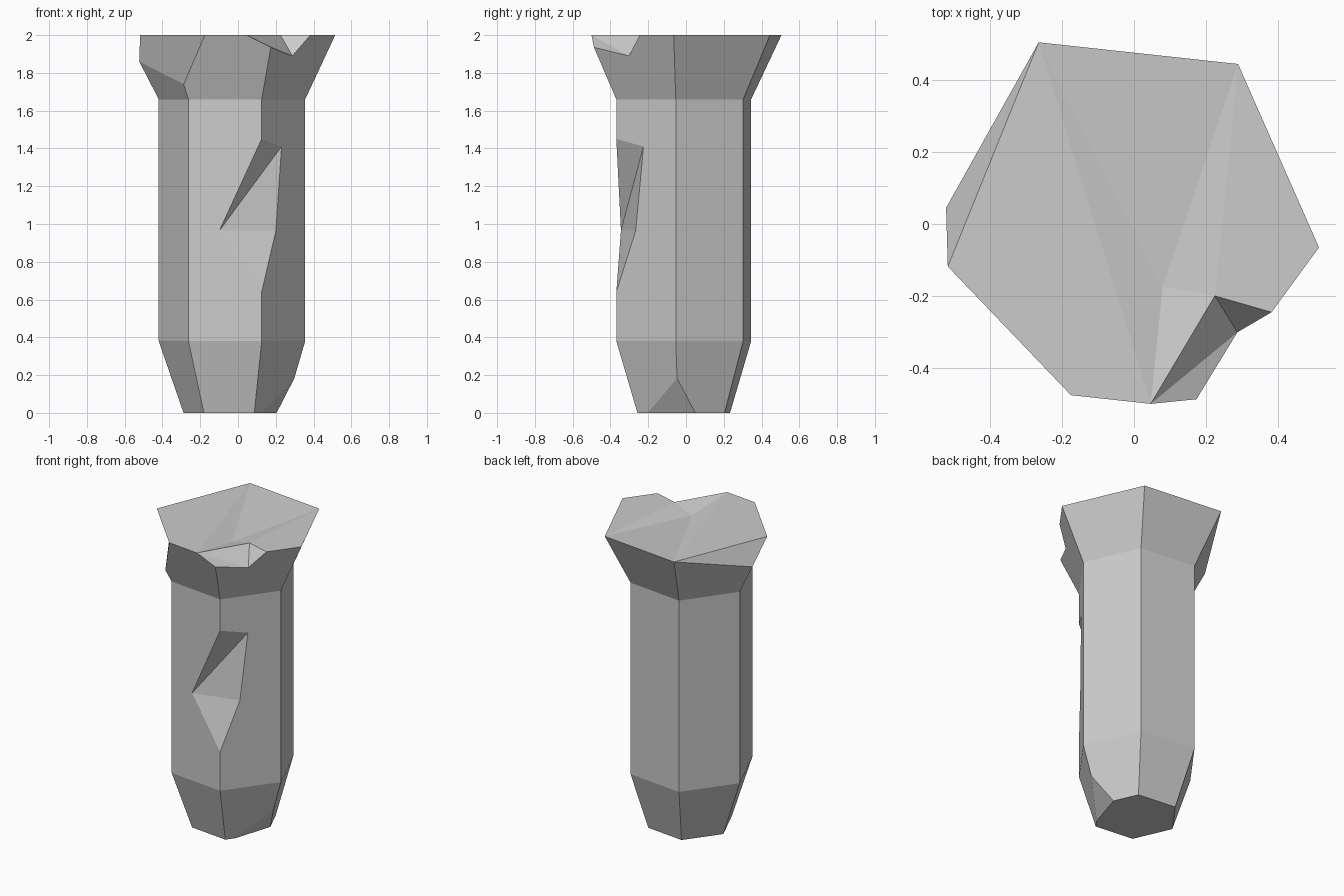
import bpy
import bmesh
from math import cos, sin, radians
from mathutils import Vector

cube = bpy.data.objects.get("Cube")
if cube:
    bpy.data.objects.remove(cube, do_unlink=True)

# One flat stone grey
stone = bpy.data.materials.new("stone_grey")
stone.use_nodes = True
stone_colour = (0.6, 0.6, 0.6, 1)
stone.diffuse_color = stone_colour
shader = stone.node_tree.nodes["Principled BSDF"]
shader.inputs["Base Color"].default_value = stone_colour
shader.inputs["Roughness"].default_value = 0.9

bm = bmesh.new()


def ring(x, y, z, radius):
    """Six corners, counter-clockwise from the right-hand one."""
    angles = [radians(60 * i - 6.2) for i in range(6)]
    return [bm.verts.new((x + radius * cos(a), y + radius * sin(a), z)) for a in angles]


def between(a, b, t):
    return bm.verts.new(a.co.lerp(b.co, t))


def on_panel(lower, upper, i, j, height, across):
    """Point on the panel between corners i and j."""
    start = lower[i].co.lerp(upper[i].co, height)
    end = lower[j].co.lerp(upper[j].co, height)
    return bm.verts.new(start.lerp(end, across))


def face(*verts):
    bm.faces.new(verts)


def panels(lower, upper, indices):
    for i in indices:
        j = (i + 1) % 6
        face(lower[i], lower[j], upper[j], upper[i])


# Hexagonal cross-sections
base = ring(-0.022, -0.012, 0, 0.268)
low = ring(-0.032, -0.012, 0.38, 0.39)
neck = ring(-0.032, -0.012, 1.66, 0.39)
rim = ring(-0.04, -0.005, 2, 0.558)

# Tapered foot with a chipped right corner
foot_front = between(base[5], base[0], 0.25)
foot_back = between(base[0], base[1], 0.37)
foot_tip = between(base[0], low[0], 0.48)
panels(base, low, range(1, 5))
face(foot_back, base[1], low[1], low[0], foot_tip)
face(base[5], foot_front, foot_tip, low[0], low[5])
face(foot_front, foot_back, foot_tip)
face(foot_front, *base[5:0:-1], foot_back)

# Shaft with a gouge across the front right edge
gouge_top = between(low[5], neck[5], 0.836)
gouge_end = between(low[5], neck[5], 0.203)
gouge_left = on_panel(low, neck, 5, 4, 0.457, 0.577)
gouge_right = on_panel(low, neck, 5, 0, 0.805, 0.457)
gouge_lower = on_panel(low, neck, 5, 0, 0.457, 0.326)
panels(low, neck, range(4))
face(low[4], low[5], gouge_end, gouge_left, gouge_top, neck[5], neck[4])
face(low[5], low[0], neck[0], neck[5], gouge_top, gouge_right, gouge_lower, gouge_end)
face(gouge_top, gouge_left, gouge_right)
face(gouge_left, gouge_lower, gouge_right)
face(gouge_left, gouge_end, gouge_lower)

# Flared head, broken off at the left and notched at the front right
chip_back = between(neck[3], rim[3], 0.59)
chip_low = between(neck[4], rim[4], 0.235)
chip_left = between(rim[3], rim[4], 0.34)
chip_front = between(rim[4], rim[5], 0.35)
notch_left = between(rim[5], rim[4], 0.25)
notch_edge = between(neck[5], rim[5], 0.81)
notch_low = on_panel(neck, rim, 5, 0, 0.676, 0.41)
notch_right = between(rim[5], rim[0], 0.6)
notch_back = bm.verts.new((0.225, -0.2, 2))
dent = bm.verts.new((0.08, -0.175, 1.96))
panels(neck, rim, range(2))
face(neck[2], neck[3], chip_back, rim[2])
face(neck[3], neck[4], chip_low, chip_back)
face(neck[4], neck[5], notch_edge, notch_left, chip_front, chip_low)
face(neck[5], neck[0], rim[0], notch_right, notch_low, notch_edge)
face(rim[2], chip_back, chip_left)
face(chip_back, chip_low, chip_front, chip_left)
face(notch_left, notch_edge, notch_low)
face(notch_left, notch_low, notch_back)
face(notch_back, notch_low, notch_right)

# Top with a shallow dent
face(rim[2], chip_left, chip_front, notch_left)
face(rim[2], notch_left, dent)
face(rim[2], dent, rim[1])
face(rim[1], dent, notch_back)
face(dent, notch_left, notch_back)
face(rim[1], notch_back, notch_right, rim[0])

# Drop the corners that the breaks removed
loose = [v for v in bm.verts if not v.link_faces]
bmesh.ops.delete(bm, geom=loose, context="VERTS")
bmesh.ops.recalc_face_normals(bm, faces=bm.faces[:])

mesh = bpy.data.meshes.new("stone_column")
bm.to_mesh(mesh)
bm.free()
mesh.materials.append(stone)
column = bpy.data.objects.new("stone_column", mesh)
bpy.context.collection.objects.link(column)
